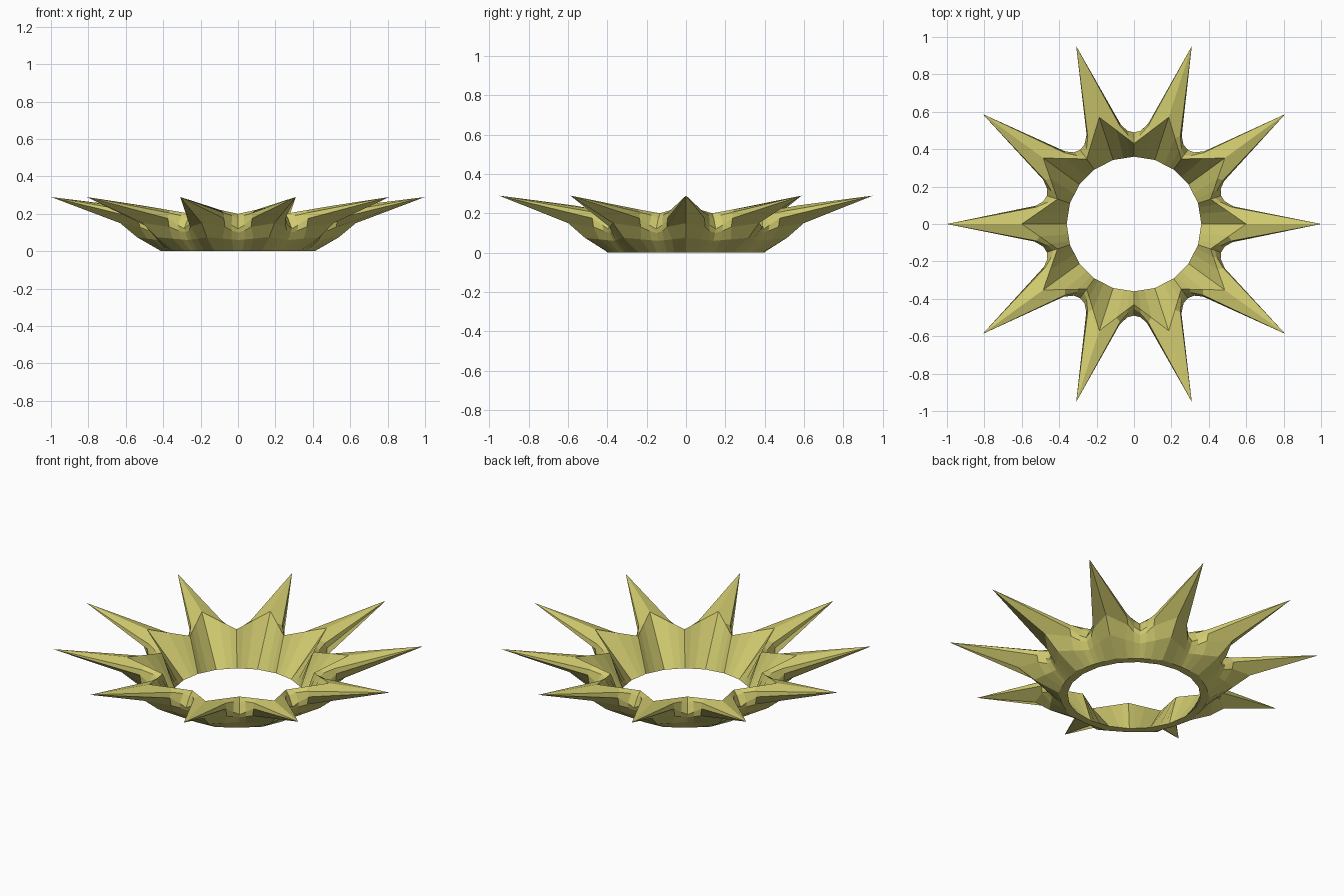
import bpy, bmesh, math
from mathutils import Vector

if "Cube" in bpy.data.objects:
    bpy.data.objects.remove(bpy.data.objects["Cube"])

SPIKES = 10
SECTOR = math.tau / SPIKES


def polar(deg, r, z):
    a = math.radians(deg)
    return Vector((r * math.cos(a), r * math.sin(a), z))


def half(*pts):
    """Half-sector points from spike centre to valley; two points are filled in straight."""
    p = [polar(*q) for q in pts]
    if len(p) == 2:
        p = [p[0].lerp(p[1], t) for t in (0, 0.5, 0.8, 1)]
    return p


# Cross-section rings: inner foot, underside, spike outline, rim, inner star
rings = [
    half((0, .36, 0), (18, .36, 0)),
    half((0, .41, 0), (18, .40, 0)),
    half((0, .54, .075), (18, .455, .06)),
    half((0, .63, .15), (10.5, .535, .13), (14, .495, .11), (18, .48, .10)),
    half((0, 1, .29), (10, .54, .175), (14, .50, .14), (18, .49, .12)),
    half((0, 1, .29), (9.8, .53, .205), (14.3, .475, .19), (18, .455, .175)),
    half((0, .60, .24), (18, .43, .20)),
]

bm = bmesh.new()
loops = []
for ring in rings:
    loop = []
    mirrored = [Vector((p.x, -p.y, p.z)) for p in ring[2:0:-1]]
    for k in range(SPIKES):
        c, s = math.cos(k * SECTOR), math.sin(k * SECTOR)
        for p in mirrored + ring:
            loop.append(bm.verts.new((p.x * c - p.y * s, p.x * s + p.y * c, p.z)))
    loops.append(loop)

# Skin neighbouring rings, closing back to the inner foot
n = len(loops[0])
for i, low in enumerate(loops):
    high = loops[(i + 1) % len(loops)]
    for j in range(n):
        k = (j + 1) % n
        bm.faces.new((low[j], low[k], high[k], high[j]))
bmesh.ops.remove_doubles(bm, verts=bm.verts, dist=0.0005)
bmesh.ops.recalc_face_normals(bm, faces=bm.faces)

mesh = bpy.data.meshes.new("spiked_crown")
bm.to_mesh(mesh)
bm.free()
crown = bpy.data.objects.new("spiked_crown", mesh)
bpy.context.collection.objects.link(crown)

# Dull gold finish
gold = bpy.data.materials.new("dull_gold")
gold.diffuse_color = (0.64, 0.60, 0.16, 1)
gold.use_nodes = True
gold.node_tree.nodes["Principled BSDF"].inputs["Base Color"].default_value = gold.diffuse_color
mesh.materials.append(gold)
